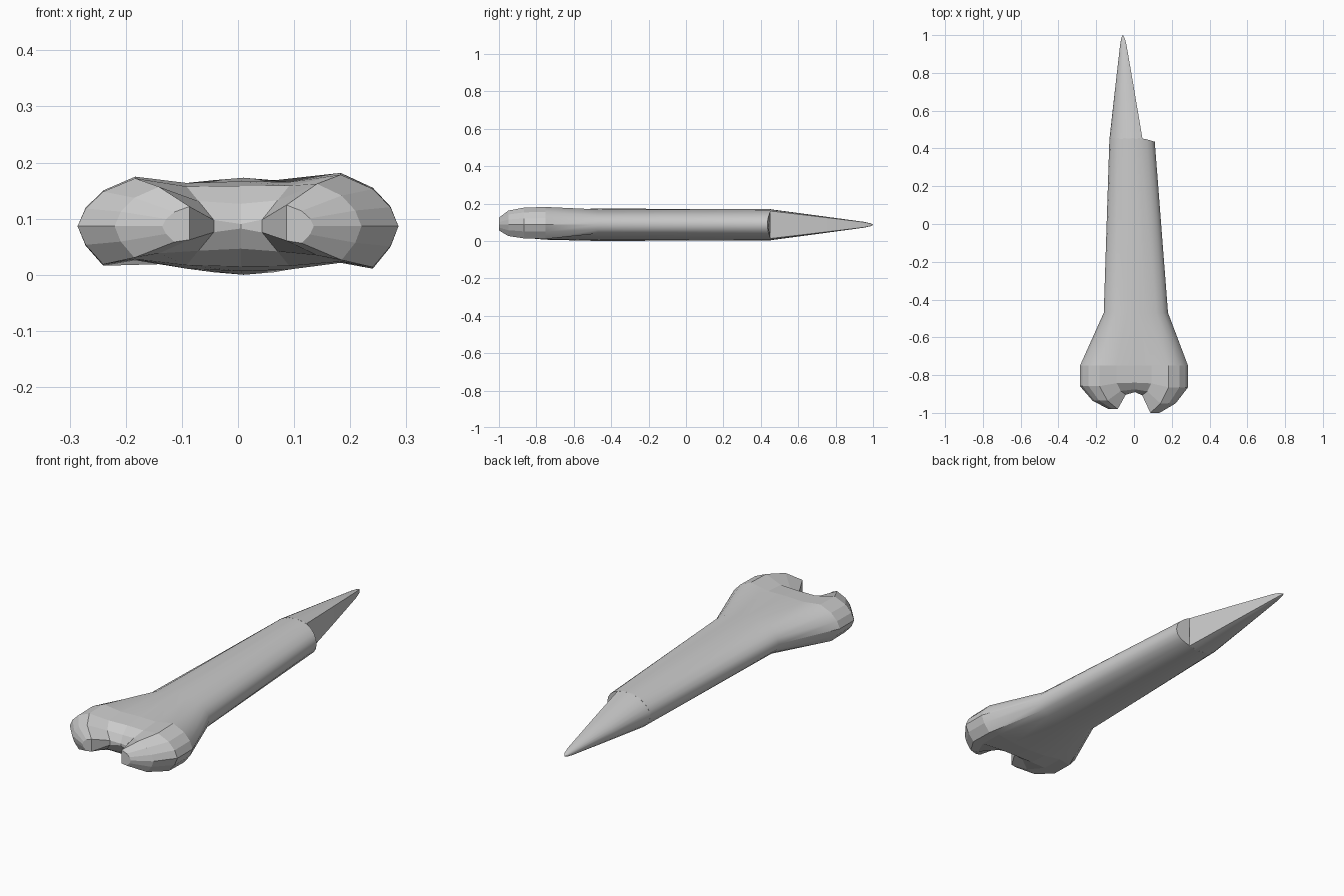
import bpy, bmesh
from math import sqrt, cos, sin, acos, pi

cube = bpy.data.objects.get("Cube")
if cube:
    bpy.data.objects.remove(cube)

MID = 0.0865                                  # height of the centre line
SPREAD = (1, .95, .84, .64, .32, 0)           # x of a quarter section, outside to centre

mat = bpy.data.materials.new("bone_grey")
mat.use_nodes = True
mat.diffuse_color = (.6, .6, .6, 1)
mat.node_tree.nodes["Principled BSDF"].inputs["Base Color"].default_value = (.6, .6, .6, 1)


def section(quarter):
    """Closed 20-point ring from a function (index, side, up) -> point."""
    order = [(i, 1, 1) for i in range(6)] + [(i, -1, 1) for i in range(4, -1, -1)]
    order += [(i, -1, -1) for i in range(1, 6)] + [(i, 1, -1) for i in range(4, 0, -1)]
    return [quarter(*key) for key in order]


def shaft_ring(y, width, centre, height, slant=0):
    def point(i, side, up):
        x = centre + side * width * SPREAD[i]
        z = MID + up * height * sqrt(1 - SPREAD[i] ** 2)
        return (x, y - slant * max(0, x - .045), z)
    return section(point)


def knob_ring(width, height, saddle, y_knob, y_saddle):
    top, bottom = (0, .4, .78, 1.08, .86), (0, .42, .86, .74, .8)

    def point(i, side, up):
        if i == 5:
            return (0.005, y_saddle, MID + up * saddle)
        z = (top if up > 0 else bottom)[i] * height * (1 if side > 0 else .93)
        y_end = y_knob if side > 0 else y_knob + .02 * min(1, max(0, (-.8 - y_knob) * 5))
        y = y_end
        if i == 4:                            # floor of the notch
            y = y_saddle + .15 * (y_end - y_saddle)
            z = .3 * z + .7 * saddle
        return (side * width * SPREAD[i], y, MID + up * z)
    return section(point)


def loft(name, rings, flat_before=None, pinch=False):
    bm = bmesh.new()
    loops = [[bm.verts.new(p) for p in ring] for ring in rings]
    n = len(loops[0])
    for a, b in zip(loops, loops[1:]):
        for i in range(n):
            j = (i + 1) % n
            bm.faces.new((a[i], a[j], b[j], b[i]))
    bm.faces.new(loops[-1])
    if pinch:                                 # close the forked end top to bottom
        a = loops[0]
        for i in range(n // 2):
            quad = [a[i], a[i + 1], a[n - i - 1], a[-i]]
            bm.faces.new(list(dict.fromkeys(quad)))
    else:
        bm.faces.new(loops[0])
    bmesh.ops.recalc_face_normals(bm, faces=bm.faces)
    mesh = bpy.data.meshes.new(name)
    bm.to_mesh(mesh)
    bm.free()
    mesh.materials.append(mat)
    obj = bpy.data.objects.new(name, mesh)
    bpy.context.collection.objects.link(obj)
    bpy.ops.object.select_all(action='DESELECT')
    obj.select_set(True)
    bpy.context.view_layer.objects.active = obj
    bpy.ops.object.shade_smooth_by_angle(angle=.6)
    if flat_before is not None:               # faceted knobs
        for face in mesh.polygons:
            face.use_smooth = face.center.y > flat_before
    return obj


# Forked knob end and tapering shaft
loft("bone_shaft", [
    knob_ring(.135, .035, .004, -1.0, -.89),
    knob_ring(.22, .07, .04, -.95, -.875),
    knob_ring(.286, .085, .072, -.865, -.84),
    knob_ring(.286, .088, .08, -.75, -.75),
    shaft_ring(-.47, .17, .01, MID),
    shaft_ring(.455, .12, -.01, .083, slant=.3),
], flat_before=-.76, pinch=True)

# Splintered point: an oval cone with one flat broken side
APEX_X, CUT = -.06, acos(.055 / .12)


def tip_ring(y, scale):
    ring = []
    for k in range(17):
        a = CUT + k * (2 * pi - 2 * CUT) / 16
        x = -.01 + .12 * cos(a)
        ring.append((APEX_X + (x - APEX_X) * scale, y, MID + .083 * sin(a) * scale))
    return ring


loft("splinter_tip", [tip_ring(.45, 1), tip_ring(.7, .6), tip_ring(.95, .19),
                      tip_ring(.985, .1), tip_ring(1.0, .01)])
